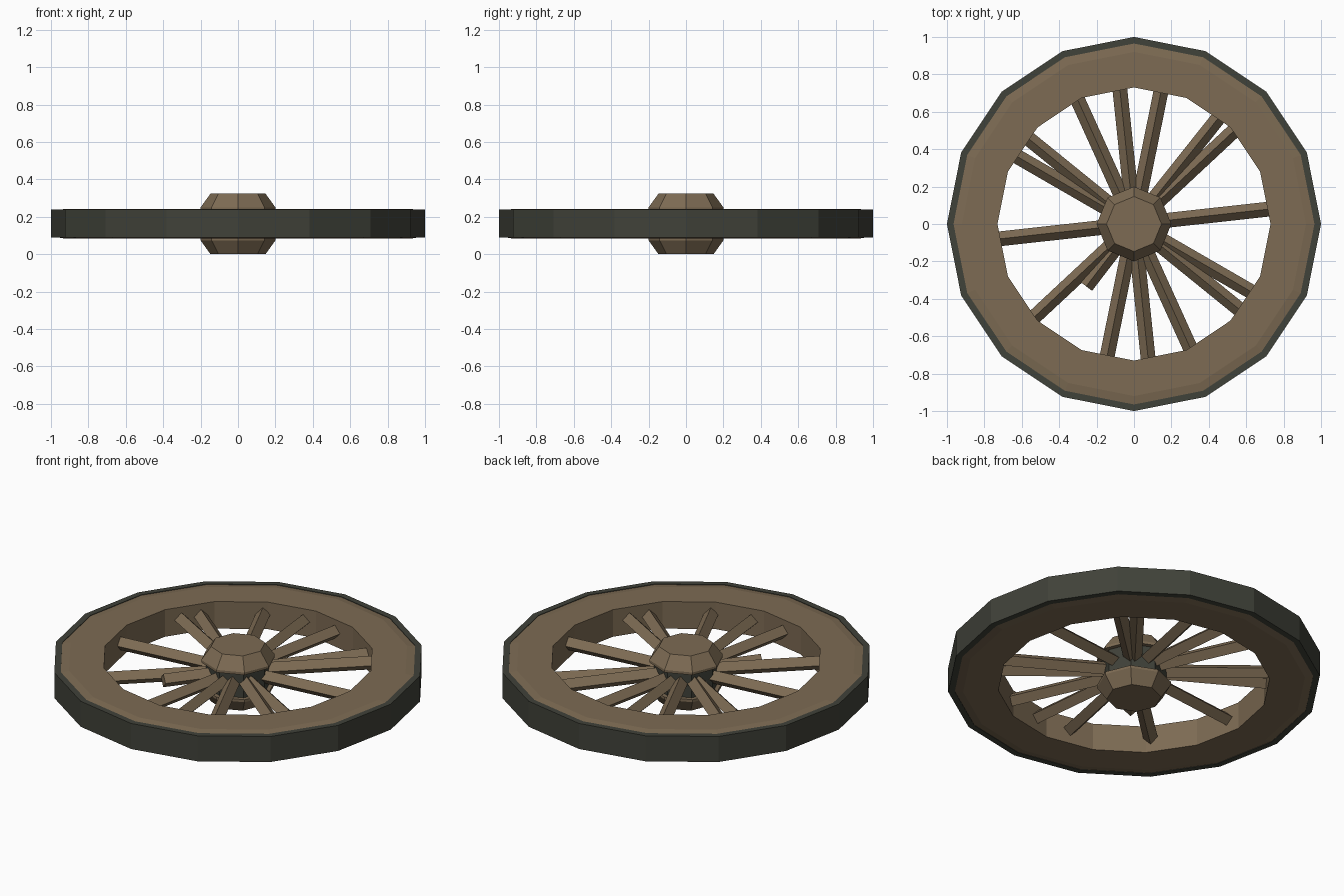
import bpy, bmesh, math
from mathutils import Matrix

if "Cube" in bpy.data.objects:
    bpy.data.objects.remove(bpy.data.objects["Cube"])

ZC = 0.163  # mid height of the wheel


def material(name, rgb):
    m = bpy.data.materials.new(name)
    m.diffuse_color = (*rgb, 1)
    m.use_nodes = True
    m.node_tree.nodes["Principled BSDF"].inputs["Base Color"].default_value = m.diffuse_color
    return m


WOOD = material("weathered wood", (0.205, 0.147, 0.087))
IRON = material("dark iron", (0.051, 0.054, 0.041))


def finish(name, bm, mat):
    bmesh.ops.recalc_face_normals(bm, faces=bm.faces)
    me = bpy.data.meshes.new(name)
    bm.to_mesh(me)
    bm.free()
    me.materials.append(mat)
    ob = bpy.data.objects.new(name, me)
    bpy.context.collection.objects.link(ob)
    return ob


def lathe(name, profile, sides, mat, closed):
    """Revolve (radius, z) points; closed joins last to first, otherwise cap both ends."""
    bm = bmesh.new()
    rings = []
    for r, z in profile:
        rings.append([bm.verts.new((r * math.cos(2 * math.pi * i / sides),
                                    r * math.sin(2 * math.pi * i / sides), z))
                      for i in range(sides)])
    pairs = list(zip(rings, rings[1:]))
    if closed:
        pairs.append((rings[-1], rings[0]))
    for a, b in pairs:
        for i in range(sides):
            j = (i + 1) % sides
            bm.faces.new((a[i], a[j], b[j], b[i]))
    if not closed:
        bm.faces.new(rings[0])
        bm.faces.new(rings[-1])
    return finish(name, bm, mat)


# Wooden rim with a slightly chamfered outer edge
lathe("wood_rim", [(0.73, 0.083), (0.92, 0.083), (0.97, 0.091),
                   (0.97, 0.235), (0.92, 0.243), (0.73, 0.243)], 16, WOOD, True)

# Iron tyre around the rim
lathe("iron_tyre", [(0.965, 0.088), (1.0, 0.088), (1.0, 0.239), (0.965, 0.239)],
      16, IRON, True)

# Hub: iron core between two faceted wooden caps
lathe("hub_core", [(0.175, 0.08), (0.175, 0.245)], 8, IRON, False)
lathe("hub_cap_top", [(0.2, 0.235), (0.2, 0.25), (0.147, 0.324)], 8, WOOD, False)
lathe("hub_cap_bottom", [(0.147, 0.0), (0.2, 0.074), (0.2, 0.089)], 8, WOOD, False)


# Square spokes standing on edge, unevenly spaced; one is broken short
def spoke(name, angle, length):
    bm = bmesh.new()
    start = 0.1
    bmesh.ops.create_cube(bm, size=1)
    m = (Matrix.Translation((0, 0, ZC + 0.007))
         @ Matrix.Rotation(math.radians(angle), 4, 'Z')
         @ Matrix.Translation(((start + length) / 2, 0, 0))
         @ Matrix.Rotation(math.radians(45), 4, 'X')
         @ Matrix.Diagonal((length - start, 0.056, 0.056, 1)))
    bmesh.ops.transform(bm, matrix=m, verts=bm.verts)
    finish(name, bm, WOOD)


half = [6.3, 43, 51.5, 78.5, 96, 114.4, 141, 150]
for k in range(2):
    for i, a in enumerate(half):
        broken = k == 1 and i == 2
        spoke("broken_spoke" if broken else f"spoke_{k * 8 + i + 1}",
              a + 180 * k + (1 if broken else 0), 0.42 if broken else 0.76)
